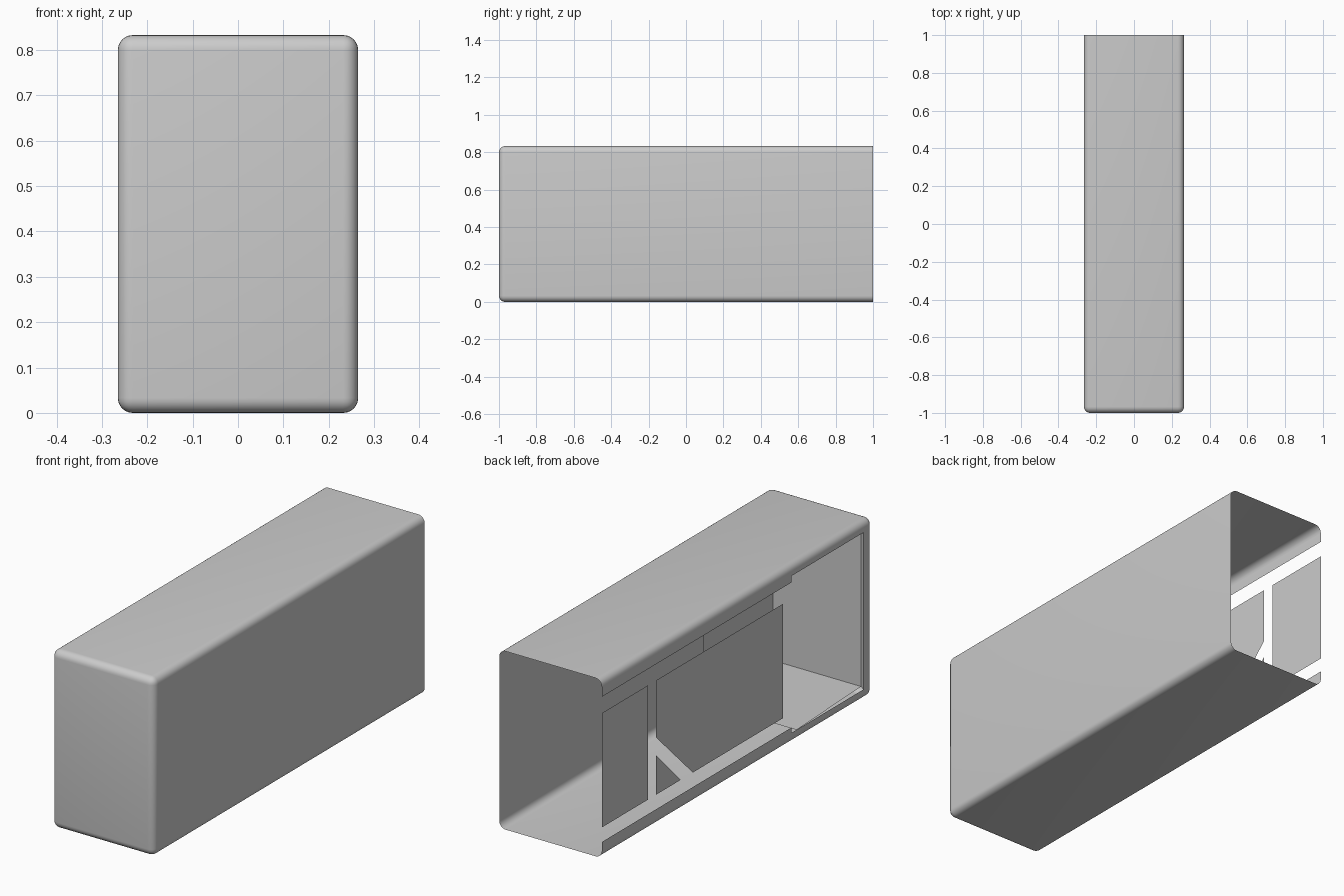
import bpy, bmesh

if "Cube" in bpy.data.objects:
    bpy.data.objects.remove(bpy.data.objects["Cube"])

W, H, R = 0.265, 0.833, 0.033   # half width, height, edge radius


def finish(name, bm, smooth=False):
    mesh = bpy.data.meshes.new(name)
    bm.to_mesh(mesh)
    bm.free()
    ob = bpy.data.objects.new(name, mesh)
    bpy.context.collection.objects.link(ob)
    if smooth:
        bpy.ops.object.select_all(action='DESELECT')
        ob.select_set(True)
        bpy.context.view_layer.objects.active = ob
        bpy.ops.object.shade_smooth_by_angle()
    return ob


def box(x0, x1, y0, y1, z0, z1):
    bm = bmesh.new()
    bmesh.ops.create_cube(bm, size=1)
    for v in bm.verts:
        v.co = (x1 if v.co.x > 0 else x0,
                y1 if v.co.y > 0 else y0,
                z1 if v.co.z > 0 else z0)
    bm.normal_update()
    return bm


def remove_faces(bm, test):
    bm.normal_update()
    faces = [f for f in bm.faces if test(f)]
    bmesh.ops.delete(bm, geom=faces, context='FACES')


def side_plate(name, points):
    bm = bmesh.new()
    f = bm.faces.new([bm.verts.new((-W, y, z)) for y, z in points])
    f.normal_update()
    if f.normal.x > 0:
        f.normal_flip()
    bmesh.ops.triangulate(bm, faces=bm.faces[:])
    return finish(name, bm)


# Outer shell: rounded except at the open back, left face removed
bm = box(-W, W, -1, 1, 0, H)
edges = [e for e in bm.edges if not all(v.co.y > 0.9 for v in e.verts)]
bmesh.ops.bevel(bm, geom=edges, offset=R, segments=6, profile=0.5, affect='EDGES')
remove_faces(bm, lambda f: f.normal.y > 0.99 or f.normal.x < -0.999)
finish("outer_shell", bm, smooth=True)

# Left side frame around the openings
side_plate("left_frame", [
    (1, R), (-1 + R, R), (-1 + R, H - R), (1, H - R),
    (1, 0.753), (-0.402, 0.753), (-0.402, 0.783), (-0.93, 0.783),
    (-0.93, 0.05), (-0.402, 0.05), (-0.402, 0.075), (1, 0.075)])

# Left side panels, separated by open grooves
LO, HI = 0.143, 0.677
side_plate("rear_panel", [(1, LO), (1, HI), (0.66, HI), (0.66, LO)])
side_plate("main_panel", [(0.60, HI), (0.60, 0.411), (0.328, LO),
                          (-0.336, LO), (-0.336, HI)])
side_plate("corner_panel", [(0.60, 0.327), (0.60, LO), (0.417, LO)])

# Lining of the front compartment, open to the left and the back
bm = box(-W, 0.215, -0.95, -0.437, 0.05, 0.783)
remove_faces(bm, lambda f: f.normal.y > 0.9 or f.normal.x < -0.9)
for v in bm.verts:
    v.select = False
front = [f for f in bm.faces if f.normal.y < -0.9][0]
# small flared lip joining the front wall to the frame
lip = [v for v in front.verts if v.co.x < 0]
new = [bm.verts.new((-W, -0.93, v.co.z)) for v in lip]
for v in lip:
    v.co.x = -W + 0.025
bm.faces.new([lip[0], lip[1], new[1], new[0]])
bmesh.ops.recalc_face_normals(bm, faces=bm.faces[:])
bmesh.ops.reverse_faces(bm, faces=bm.faces[:])
finish("front_compartment_lining", bm)
